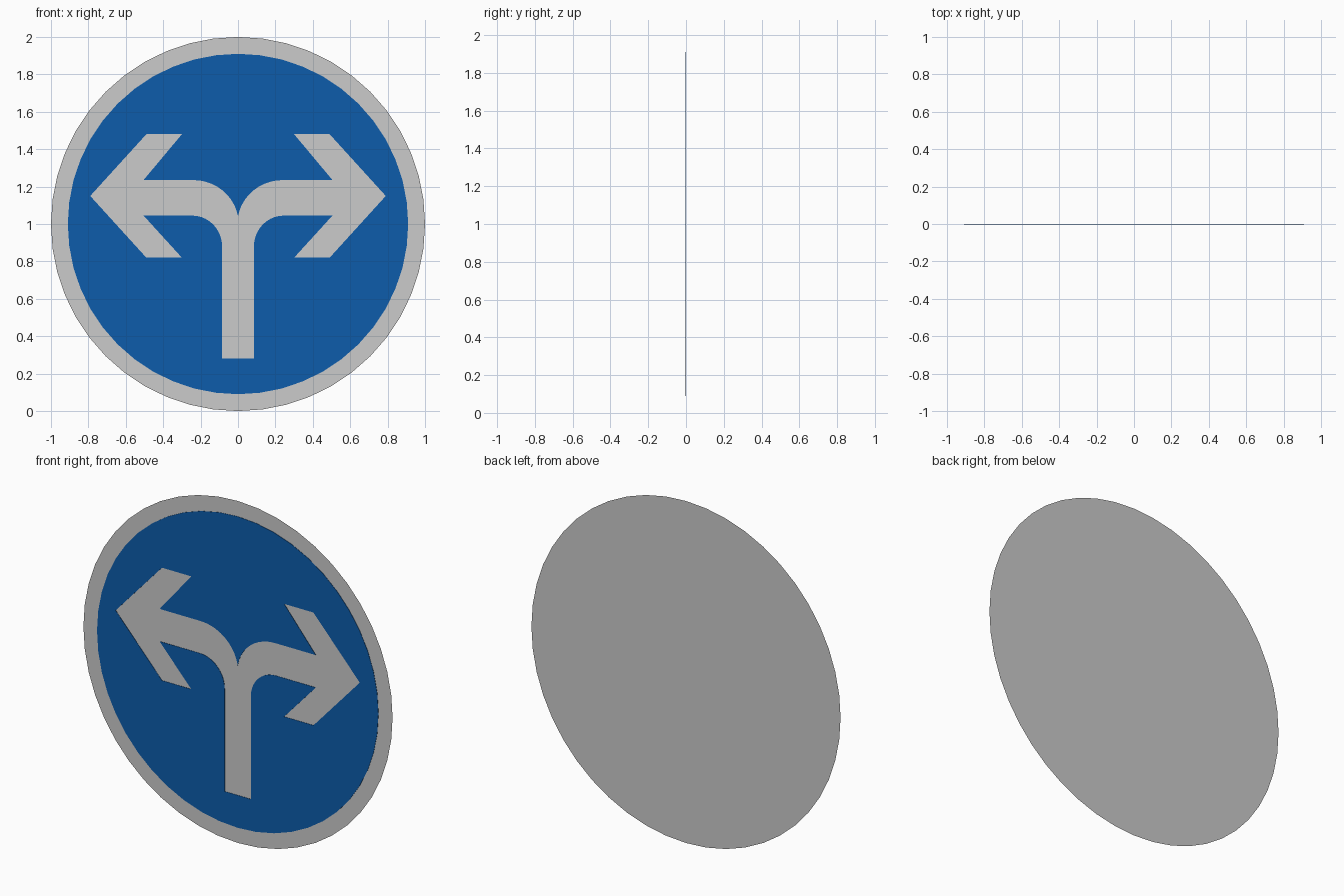
import bpy
from math import cos, sin, pi, radians

if "Cube" in bpy.data.objects:
    bpy.data.objects.remove(bpy.data.objects["Cube"])

SIDES = 48


def ring(radius):
    return [(radius * sin(2 * pi * i / SIDES), 1 + radius * cos(2 * pi * i / SIDES))
            for i in range(SIDES)]


def arc(cx, cz, rx, rz, start, end, steps=10):
    angles = [radians(start + (end - start) * i / steps) for i in range(steps + 1)]
    return [(cx + rx * cos(a), cz + rz * sin(a)) for a in angles]


def flat_shape(name, outlines, y, thickness=0.0):
    """Filled outlines in the x-z plane; an inner outline becomes a hole."""
    curve = bpy.data.curves.new(name, 'CURVE')
    curve.dimensions = '2D'
    curve.fill_mode = 'BOTH'
    curve.extrude = thickness / 2
    for outline in outlines:
        spline = curve.splines.new('POLY')
        spline.points.add(len(outline) - 1)
        for point, (x, z) in zip(spline.points, outline):
            point.co = (x, z, 0, 1)
        spline.use_cyclic_u = True
    obj = bpy.data.objects.new(name, curve)
    obj.location.y = y
    obj.rotation_euler.x = pi / 2
    bpy.context.collection.objects.link(obj)
    bpy.ops.object.select_all(action='DESELECT')
    obj.select_set(True)
    bpy.context.view_layer.objects.active = obj
    bpy.ops.object.convert(target='MESH')
    return bpy.context.object


# Right half of the forked arrow, from the stem foot up to the central notch
half = [(0.085, 0.28)]
half += arc(0.245, 0.88, 0.16, 0.165, 180, 90)
half += [(0.505, 1.045), (0.30, 0.82), (0.49, 0.82), (0.79, 1.15),
         (0.49, 1.48), (0.30, 1.48), (0.505, 1.235)]
half += arc(0.24, 1.0, 0.244, 0.235, 90, 170)
half.append((0.0, 1.04))
arrow = half + [(-x, z) for x, z in reversed(half[:-1])]

# Grey sign plate
flat_shape("sign_plate", [ring(1.0)], 0.0)

# Blue face with the arrow cut out so the plate shows through
face = flat_shape("blue_face", [ring(0.91), arrow], -0.002, 0.002)
blue = bpy.data.materials.new("blue")
blue.diffuse_color = (0.004, 0.107, 0.41, 1)
blue.use_nodes = True
blue.node_tree.nodes["Principled BSDF"].inputs["Base Color"].default_value = blue.diffuse_color
face.data.materials.clear()
face.data.materials.append(blue)
